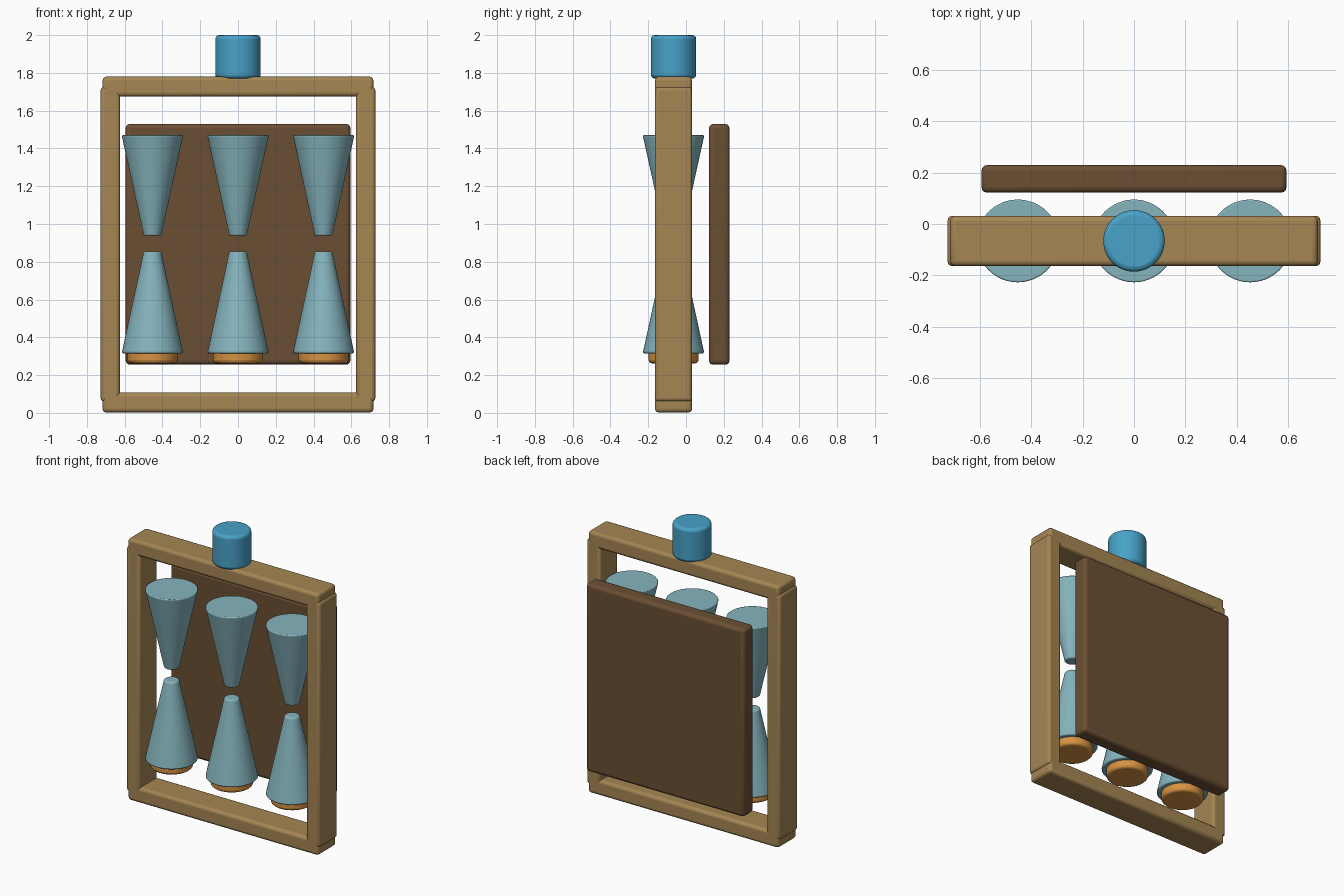
import bpy, math

if "Cube" in bpy.data.objects:
    bpy.data.objects.remove(bpy.data.objects["Cube"])

Y = -0.066  # shared depth of the frame, glasses and knob


def material(name, rgb):
    m = bpy.data.materials.new(name)
    m.diffuse_color = (*rgb, 1)
    m.use_nodes = True
    m.node_tree.nodes["Principled BSDF"].inputs["Base Color"].default_value = m.diffuse_color
    return m


tan = material("tan wood", (0.376, 0.238, 0.088))
brown = material("dark brown wood", (0.147, 0.078, 0.034))
glass = material("pale teal glass", (0.235, 0.455, 0.51))
orange = material("orange sand", (0.68, 0.29, 0.055))
blue = material("blue knob paint", (0.065, 0.36, 0.58))


def finish(ob, name, mat, bevel, segments=3):
    ob.name = name
    ob.data.materials.append(mat)
    b = ob.modifiers.new("rounded edges", 'BEVEL')
    b.width = bevel
    b.segments = segments
    b.limit_method = 'ANGLE'
    b.angle_limit = math.radians(40)
    bpy.ops.object.shade_smooth_by_angle(angle=math.radians(35))
    return ob


def box(name, lo, hi, mat, bevel):
    mid = [(a + b) / 2 for a, b in zip(lo, hi)]
    bpy.ops.mesh.primitive_cube_add(size=1, location=mid)
    ob = bpy.context.object
    for v in ob.data.vertices:
        v.co = [c * (b - a) for c, a, b in zip(v.co, lo, hi)]
    return finish(ob, name, mat, bevel)


def cone(name, x, z0, z1, r0, r1, mat, bevel):
    bpy.ops.mesh.primitive_cone_add(vertices=48, radius1=r0, radius2=r1,
                                    depth=z1 - z0, location=(x, Y, (z0 + z1) / 2))
    return finish(bpy.context.object, name, mat, bevel)


# Frame: two posts and two rails that lap at the corners
F, B = Y - 0.098, Y + 0.098
for side, s in (("left", -1), ("right", 1)):
    x0, x1 = sorted((s * 0.625, s * 0.727))
    box(side + "_post", (x0, F, 0.06), (x1, B, 1.725), tan, 0.018)
for level, z in (("bottom", 0.002), ("top", 1.675)):
    box(level + "_rail", (-0.717, F, z), (0.717, B, z + 0.105), tan, 0.02)

# Back board
box("back_board", (-0.595, 0.122, 0.255), (0.595, 0.23, 1.53), brown, 0.022)

# Paired cone glasses with sand discs underneath
for i, x in enumerate((-0.453, 0, 0.453), 1):
    cone(f"upper_glass_{i}", x, 0.938, 1.47, 0.046, 0.163, glass, 0.007)
    cone(f"lower_glass_{i}", x, 0.315, 0.855, 0.163, 0.046, glass, 0.01)
    cone(f"sand_disc_{i}", x, 0.262, 0.34, 0.132, 0.132, orange, 0.018)

# Top knob
cone("top_knob", 0, 1.77, 2.0, 0.12, 0.12, blue, 0.02)
